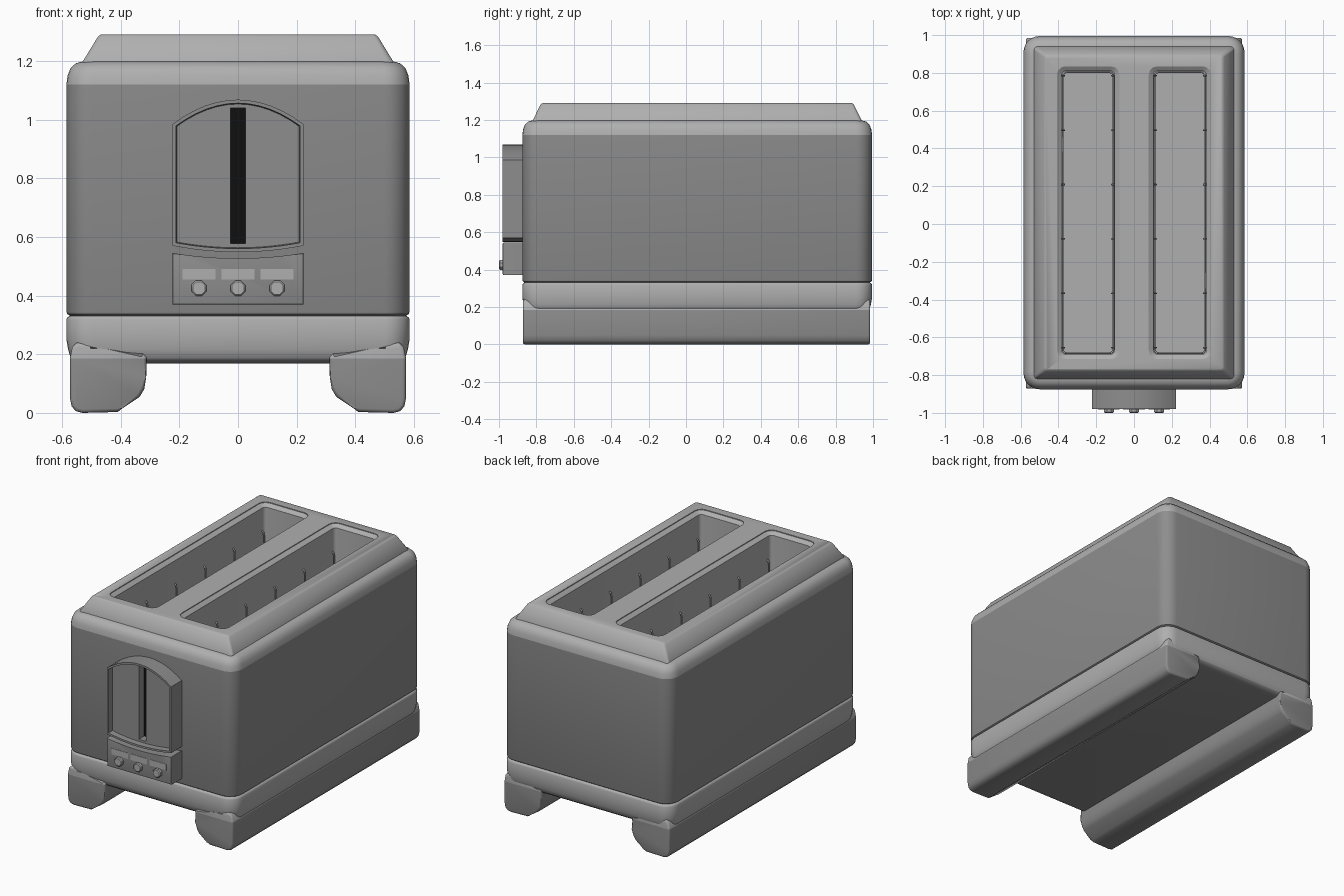
import bpy, bmesh
from math import pi, cos, sin, radians
from mathutils import Vector

cube = bpy.data.objects.get("Cube")
if cube:
    bpy.data.objects.remove(cube, do_unlink=True)


def material(name, v):
    m = bpy.data.materials.new(name)
    m.use_nodes = True
    m.diffuse_color = (v, v, v, 1)
    bsdf = next(n for n in m.node_tree.nodes if n.type == 'BSDF_PRINCIPLED')
    bsdf.inputs["Base Color"].default_value = (v, v, v, 1)
    return m


DARK = material("dark_grey", 0.27)
LIGHT = material("light_grey", 0.43)
BLACK = material("black", 0.005)
CY = 0.06             # centre of the housing in y
HX, HY = 0.585, 0.935  # half size of the housing
FOOT_LINE = 0.185     # height of the colour change on the base


def finish(bm, name, *mats, angle=35):
    bmesh.ops.recalc_face_normals(bm, faces=bm.faces)
    mesh = bpy.data.meshes.new(name)
    bm.to_mesh(mesh)
    bm.free()
    ob = bpy.data.objects.new(name, mesh)
    bpy.context.collection.objects.link(ob)
    for m in mats:
        mesh.materials.append(m)
    smooth(ob, angle)
    return ob


def smooth(ob, angle=35):
    bpy.ops.object.select_all(action='DESELECT')
    ob.select_set(True)
    bpy.context.view_layer.objects.active = ob
    bpy.ops.object.shade_smooth_by_angle(angle=radians(angle))


def cut(ob, cutter):
    """Subtract the cutter and remove it."""
    cutter.hide_render = True
    mod = ob.modifiers.new("cut", 'BOOLEAN')
    mod.operation = 'DIFFERENCE'
    mod.solver = 'EXACT'
    mod.object = cutter
    bpy.context.view_layer.objects.active = ob
    bpy.ops.object.modifier_apply(modifier=mod.name)
    bpy.data.objects.remove(cutter, do_unlink=True)
    smooth(ob)


def rounded_rect(cx, cy, hx, hy, r, z, n=6):
    pts = []
    for q, (sx, sy) in enumerate([(1, 1), (-1, 1), (-1, -1), (1, -1)]):
        for i in range(n + 1):
            a = pi / 2 * (q + i / n)
            pts.append((cx + sx * (hx - r) + r * cos(a),
                        cy + sy * (hy - r) + r * sin(a), z))
    return pts


def loft(rings, caps=()):
    """Skin a list of rings; caps lists the ring indices to close."""
    bm = bmesh.new()
    loops = [[bm.verts.new(p) for p in ring] for ring in rings]
    for a, b in zip(loops, loops[1:]):
        for i in range(len(a)):
            j = (i + 1) % len(a)
            bm.faces.new((a[i], a[j], b[j], b[i]))
    for c in caps:
        bm.faces.new(loops[c])
    return bm


def housing(profile, caps=()):
    """Rings around the housing from (inset, height) pairs."""
    return loft([rounded_rect(0, CY, HX - d, HY - d, 0.085 - d * 0.6, z)
                 for d, z in profile], caps)


def prism(profile, y0, y1):
    """Extrude an (x, z) outline along y."""
    return loft([[(x, y, z) for x, z in profile] for y in (y0, y1)], (0, -1))


def box(name, x0, x1, y0, y1, z0, z1, mat):
    return finish(prism([(x0, z0), (x1, z0), (x1, z1), (x0, z1)], y0, y1), name, mat)


def colour_by_height(bm):
    for f in bm.faces:
        f.material_index = int(f.calc_center_median().z > FOOT_LINE)


# Housing: walls, rounded shoulder and base band
finish(housing([(0.014, 0.33), (0.003, 0.337), (0, 0.345), (0, 1.12)]),
       "body_walls", DARK)
finish(housing([(0, 1.12), (0.004, 1.15), (0.014, 1.175), (0.032, 1.192),
                (0.055, 1.198), (0.08, 1.198)]), "body_shoulder", LIGHT, angle=50)
bm = housing([(0.014, 0.332), (0.003, 0.326), (0, 0.318), (0, 0.25), (0.006, 0.215),
              (0.015, FOOT_LINE), (0.03, 0.173), (0.05, 0.168)], (-1,))
colour_by_height(bm)
finish(bm, "base_band", DARK, LIGHT, angle=60)

# Sloped top frame, cut by two long slots
frame = finish(loft([rounded_rect(0, CY, hx, hy, r, z, 3) for hx, hy, r, z in [
    (0.53, 0.88, 0.02, 0.75), (0.53, 0.88, 0.02, 1.197),
    (0.478, 0.838, 0.015, 1.282), (0.468, 0.828, 0.012, 1.29)]], (0, -1)),
    "top_frame", LIGHT)
SLOT_X, SLOT_Y, SLOT_HX, SLOT_HY = 0.243, 0.06, 0.14, 0.75
for s in (-1, 1):
    cutter = finish(loft([rounded_rect(s * SLOT_X, SLOT_Y, SLOT_HX + d, SLOT_HY + d, 0.02 + d, z, 3)
                          for d, z in [(0, 0.85), (0, 1.268), (0.025, 1.285), (0.025, 1.35)]],
                         (0, -1)), "slot_cutter", LIGHT)
    cut(frame, cutter)


# Wire guards inside the slots
def wire(name, splines, cyclic=False):
    cu = bpy.data.curves.new(name, 'CURVE')
    cu.dimensions = '3D'
    cu.bevel_depth = 0.005
    cu.bevel_resolution = 1
    for pts in splines:
        sp = cu.splines.new('POLY')
        sp.points.add(len(pts) - 1)
        for p, co in zip(sp.points, pts):
            p.co = (*co, 1)
        sp.use_cyclic_u = cyclic
    cu.materials.append(LIGHT)
    bpy.context.collection.objects.link(bpy.data.objects.new(name, cu))


for side, s in (("left", 1), ("right", -1)):
    wire(side + "_guard_rail", [rounded_rect(s * SLOT_X, SLOT_Y, SLOT_HX - 0.006,
                                             SLOT_HY - 0.006, 0.02, 1.04, 3)], True)
    hooks = []
    for w in (-1, 1):
        wall = s * SLOT_X + w * SLOT_HX
        for i in range(6):
            y = -0.655 + i * 0.288
            hooks.append([(wall - w * d, y, z) for d, z in
                          [(0.014, 1.03), (0.014, 1.10), (0.009, 1.118), (0, 1.125)]])
    wire(side + "_guard_hooks", hooks)

# Feet: two long runners
foot_profile = [(0.53, 0), (0.41, 0.003), (0.395, 0.015), (0.335, 0.055), (0.32, 0.08),
                (0.313, 0.12), (0.311, 0.19), (0.323, 0.203), (0.45, 0.206), (0.50, 0.232),
                (0.55, 0.24), (0.565, 0.225), (0.573, FOOT_LINE), (0.573, 0.05),
                (0.567, 0.022), (0.553, 0.006)]
for side, s in (("left", 1), ("right", -1)):
    bm = prism([(s * x, z) for x, z in foot_profile], -0.872, 0.985)
    ends = [e for e in bm.edges if abs(e.verts[0].co.y - e.verts[1].co.y) < 0.001]
    bmesh.ops.bevel(bm, geom=ends, offset=0.012, segments=3, profile=0.5,
                    affect='EDGES', clamp_overlap=True)
    bmesh.ops.bisect_plane(bm, geom=bm.verts[:] + bm.edges[:] + bm.faces[:],
                           plane_co=(0, 0, FOOT_LINE), plane_no=(0, 0, 1))
    colour_by_height(bm)
    finish(bm, side + "_foot", DARK, LIGHT)


# Front lever plate: arched shield with a recess and a slit
def arc(w, z_side, z_mid, n=12):
    return [(w * (2 * i / n - 1), z_mid + (z_side - z_mid) * (2 * i / n - 1) ** 2)
            for i in range(n + 1)]


PW, FRONT = 0.223, -0.98
bm = prism(arc(PW, 0.57, 0.548) + arc(PW, 0.985, 1.068)[::-1], FRONT, -0.865)
bmesh.ops.recalc_face_normals(bm, faces=bm.faces)
face = min(bm.faces, key=lambda f: f.calc_center_median().y)
bmesh.ops.inset_region(bm, faces=[face], thickness=0.012, use_even_offset=True)
bmesh.ops.inset_region(bm, faces=[face], thickness=0.003, depth=-0.035, use_even_offset=True)
plate = finish(bm, "lever_plate", DARK)
cut(plate, box("slit_cutter", -0.025, 0.025, -1.1, -0.885, 0.577, 1.04, DARK))
box("lever_slit", -0.025, 0.025, -0.892, -0.884, 0.577, 1.04, BLACK)

# Control panel with labels and buttons
bm = prism([(-PW, 0.37), (PW, 0.37)] + arc(PW, 0.545, 0.527)[::-1], FRONT, -0.865)
rim = [e for e in bm.edges if all(v.co.y < FRONT + 0.001 for v in e.verts)]
bmesh.ops.bevel(bm, geom=rim, offset=0.007, segments=2, profile=0.5, affect='EDGES')
finish(bm, "control_panel", DARK)
for name, x in (("right", -0.133), ("middle", 0), ("left", 0.133)):
    box(name + "_label", x - 0.057, x + 0.057, FRONT - 0.002, FRONT + 0.004, 0.454, 0.491, LIGHT)
    rings = [[(x + r * cos(pi / 4 * (i + 0.5)), y, 0.425 + r * sin(pi / 4 * (i + 0.5)))
              for i in range(8)]
             for r, y in ((0.028, FRONT + 0.01), (0.028, -0.995), (0.023, -1.0))]
    finish(loft(rings, (0, -1)), name + "_button", LIGHT)
